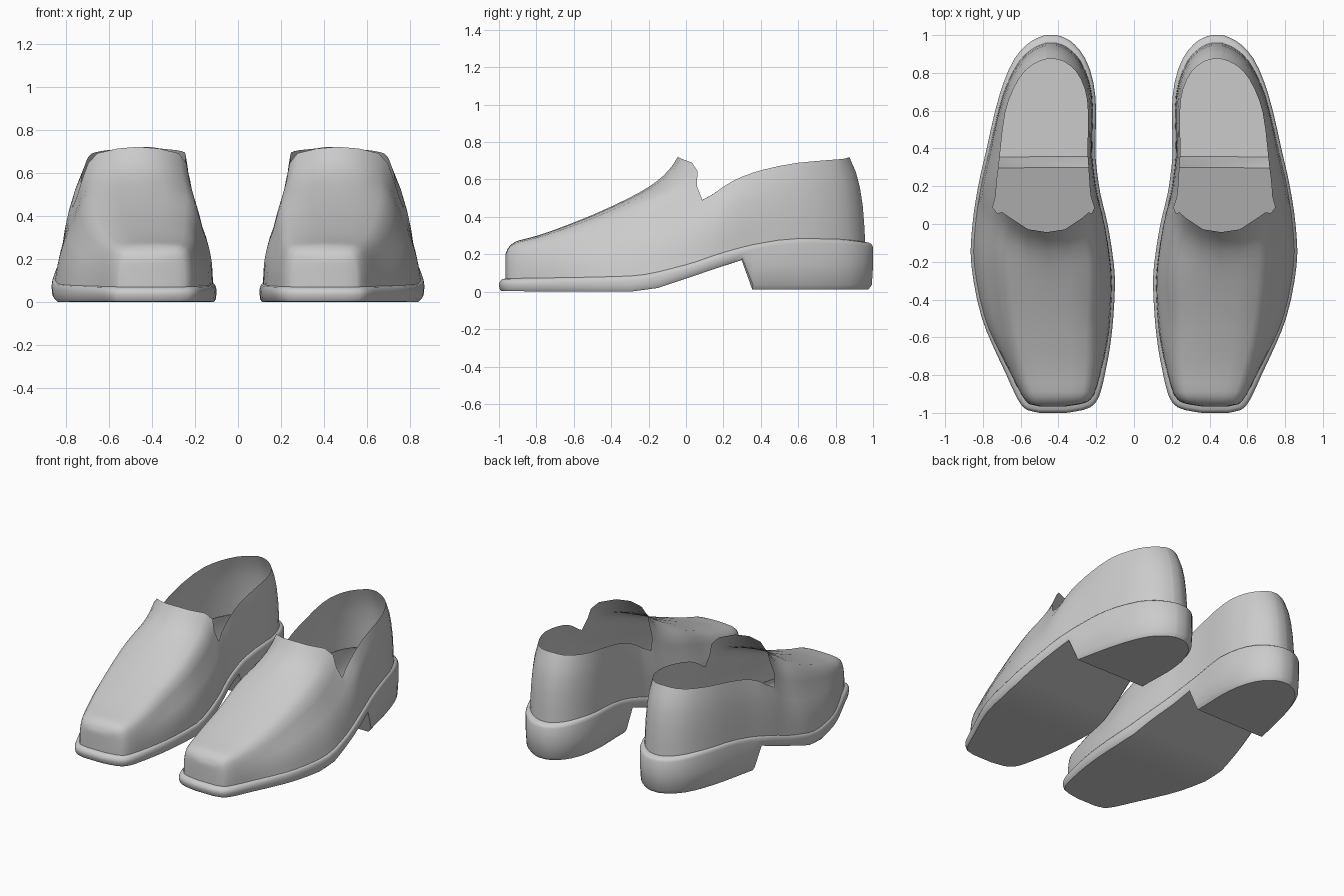
import bpy, bmesh
from mathutils import Vector

if "Cube" in bpy.data.objects:
    bpy.data.objects.remove(bpy.data.objects["Cube"])


def curve(pts, x):
    """Smooth monotone interpolation through (x, value) knots."""
    if x <= pts[0][0]:
        return pts[0][1]
    if x >= pts[-1][0]:
        return pts[-1][1]
    d = [(b[1] - a[1]) / (b[0] - a[0]) for a, b in zip(pts, pts[1:])]
    m = [d[0]] + [2 * p * q / (p + q) if p * q > 0 else 0 for p, q in zip(d, d[1:])] + [d[-1]]
    i = next(i for i in range(len(d)) if x <= pts[i + 1][0])
    h = pts[i + 1][0] - pts[i][0]
    t = (x - pts[i][0]) / h
    return ((2*t**3 - 3*t*t + 1) * pts[i][1] + (t**3 - 2*t*t + t) * h * m[i]
            + (3*t*t - 2*t**3) * pts[i + 1][1] + (t**3 - t*t) * h * m[i + 1])


def smooth(t):
    t = max(0, min(1, t))
    return t * t * (3 - 2 * t)


def linear(pts, x):
    for a, b in zip(pts, pts[1:]):
        if x <= b[0]:
            return a[1] + (b[1] - a[1]) * (x - a[0]) / (b[0] - a[0])
    return pts[-1][1]


# Plan outline of the sole: y, inner x, outer x
OUTLINE = [(-1, .36, .5), (-.985, .27, .565), (-.96, .215, .595), (-.9, .18, .63), (-.8, .155, .675),
           (-.65, .127, .745), (-.5, .11, .805), (-.3, .1, .85), (-.15, .115, .865), (0, .14, .855),
           (.2, .185, .825), (.4, .205, .78), (.6, .2, .735), (.75, .215, .69), (.88, .26, .63),
           (.96, .325, .555), (.99, .375, .5), (1, .41, .47)]
SIDES = [[(r[0], r[k]) for r in OUTLINE] for k in (1, 2)]

# Side-view curves: sole underside with heel, welt line, vamp ridge, collar
UNDER = [(-1, .003), (-.3, 0), (-.15, .02), (0, .07), (.3, .17), (.36, .012), (1, .012)]
WELT = [(-1, .066), (-.3, .08), (0, .14), (.2, .205), (.4, .255), (.6, .28), (.8, .278), (1, .262)]
RIDGE = [(-.966, .2), (-.95, .235), (-.91, .268), (-.8, .298), (-.6, .37), (-.4, .455), (-.2, .56),
         (-.1, .64), (-.04, .725)]
COLLAR = [(.09, .48), (.26, .595), (.4, .648), (.6, .688), (.8, .703), (.95, .712), (1, .72)]
COLLAR_WIDTH = [(.09, .79), (.3, .83), (.6, .87), (.8, .86), (1, .8)]
UPPER_INSET = [(-1, .034), (-.9, .028), (-.6, .016), (.7, .016), (.9, .03), (1, .042)]

# Half cross-sections (width, height) of the vamp: at the instep and at the boxy toe
INSTEP = [(1, 0), (.985, .12), (.965, .24), (.93, .36), (.885, .47), (.825, .58), (.77, .72),
          (.7, .86), (.58, .945), (.3, .985), (0, 1)]
TOE = [(1, 0), (1, .12), (1, .24), (.99, .38), (.975, .52), (.95, .66), (.905, .79),
       (.83, .895), (.68, .96), (.38, .99), (0, 1)]
TONGUE = [0, 0, 0, 0, 0, 0, -.03, -.025, -.055, -.115, -.13]
WALL = [(0, 0), (.2, .06), (.42, .15), (.64, .33), (.82, .58), (1, 1)]

FRONT = [-1, -.994, -.985, -.97, -.95, -.925, -.9, -.85, -.8, -.72, -.65, -.57, -.5, -.4, -.3,
         -.22, -.15, -.1, -.05, 0, .05, .09]
REAR = [.15, .2, .25, .3, .36, .42, .5, .6, .68, .75, .82, .88, .92, .95, .97, .985, .994, 1]
ST = FRONT + REAR
N, NF = len(ST), len(FRONT)

# Outline points with inward normals, walking round the loop
inner, outer = ([Vector((curve(s, y), y)) for y in ST] for s in SIDES)
loop = inner[::-1] + outer


def inset(i, side, d):
    j = N + i if side else N - 1 - i
    t = (loop[(j + 1) % (2 * N)] - loop[j - 1]).normalized()
    return loop[j] + Vector((-t.y, t.x)) * d


def finish(bm, name):
    bmesh.ops.remove_doubles(bm, verts=bm.verts, dist=.0003)
    bmesh.ops.recalc_face_normals(bm, faces=bm.faces)
    me = bpy.data.meshes.new(name)
    bm.to_mesh(me)
    bm.free()
    ob = bpy.data.objects.new(name, me)
    bpy.context.collection.objects.link(ob)
    ob.modifiers.new("other_shoe", 'MIRROR').use_mirror_merge = False
    bpy.context.view_layer.objects.active = ob
    ob.select_set(True)
    bpy.ops.object.shade_smooth_by_angle(angle=.75)
    ob.select_set(False)


def skin(bm, a, b):
    """Quads between two rows of vertices."""
    for k in range(min(len(a), len(b)) - 1):
        bm.faces.new((a[k], a[k + 1], b[k + 1], b[k]))


# Sole, welt and heel block: hollow shell below the upper
def sole_row(bm, i, side):
    zb, zw = linear(UNDER, ST[i]), curve(WELT, ST[i])
    d0 = linear(UPPER_INSET, ST[i])
    r = .025 if ST[i] > .33 else .012      # rounder lower edge on the heel
    prof = [(r, zb), (.25 * r, zb + r), (0, zb + .5 * (zw - zb)), (0, zw - .022),
            (.2 * d0, zw - .008), (.5 * d0, zw), (d0, zw + .004)]
    return [bm.verts.new((*inset(i, side, d), z)) for d, z in prof]


bm = bmesh.new()
rows = [[sole_row(bm, i, s) for i in range(N)] for s in (0, 1)]
for i in range(N - 1):
    for r in rows:
        skin(bm, r[i], r[i + 1])
    bm.faces.new((rows[0][i][0], rows[1][i][0], rows[1][i + 1][0], rows[0][i + 1][0]))
for i in (0, N - 1):
    skin(bm, rows[0][i], rows[1][i])
finish(bm, "sole_and_heel")


# Upper: closed vamp at the front, open collar walls behind the notch
def upper_row(bm, i, side):
    s = ST[i]
    d = linear(UPPER_INSET, s)
    p = inset(i, side, d)
    mid = (inset(i, 0, d) + inset(i, 1, d)) / 2
    zw = curve(WELT, s) + .004
    out = []
    if i < NF:
        g, b = smooth((s + .35) / .44), smooth((s + .97) / .5)
        top = curve(RIDGE, mid.y + TONGUE[-1] * g)
        for (w0, h0), (w1, h1), off in zip(TOE, INSTEP, TONGUE):
            w, h = w0 + (w1 - w0) * b, h0 + (h1 - h0) * b
            q = mid + (p - mid) * w
            out.append((q.x - .04 * h * smooth((s + .9) / .9), q.y + off * g, zw + (top - zw) * h))
    else:
        c = mid + (p - mid) * curve(COLLAR_WIDTH, s)
        c.x += linear([(.09, -.025), (.3, -.022), (.6, -.005), (1, 0)], s)
        c.y = p.y - .085 * max(0, (s - .5) / .5) ** 1.5
        zc = curve(COLLAR, s)
        for f, q in WALL:
            xy = p.lerp(c, q)
            out.append((xy.x, xy.y, zw + (zc - zw) * f))
    return [bm.verts.new(v) for v in out]


bm = bmesh.new()
rows = [[upper_row(bm, i, s) for i in range(N)] for s in (0, 1)]
for i in range(N - 1):
    for r in rows:
        skin(bm, r[i], r[i + 1])
for i in (0, N - 1):
    skin(bm, rows[0][i], rows[1][i])
finish(bm, "upper")
